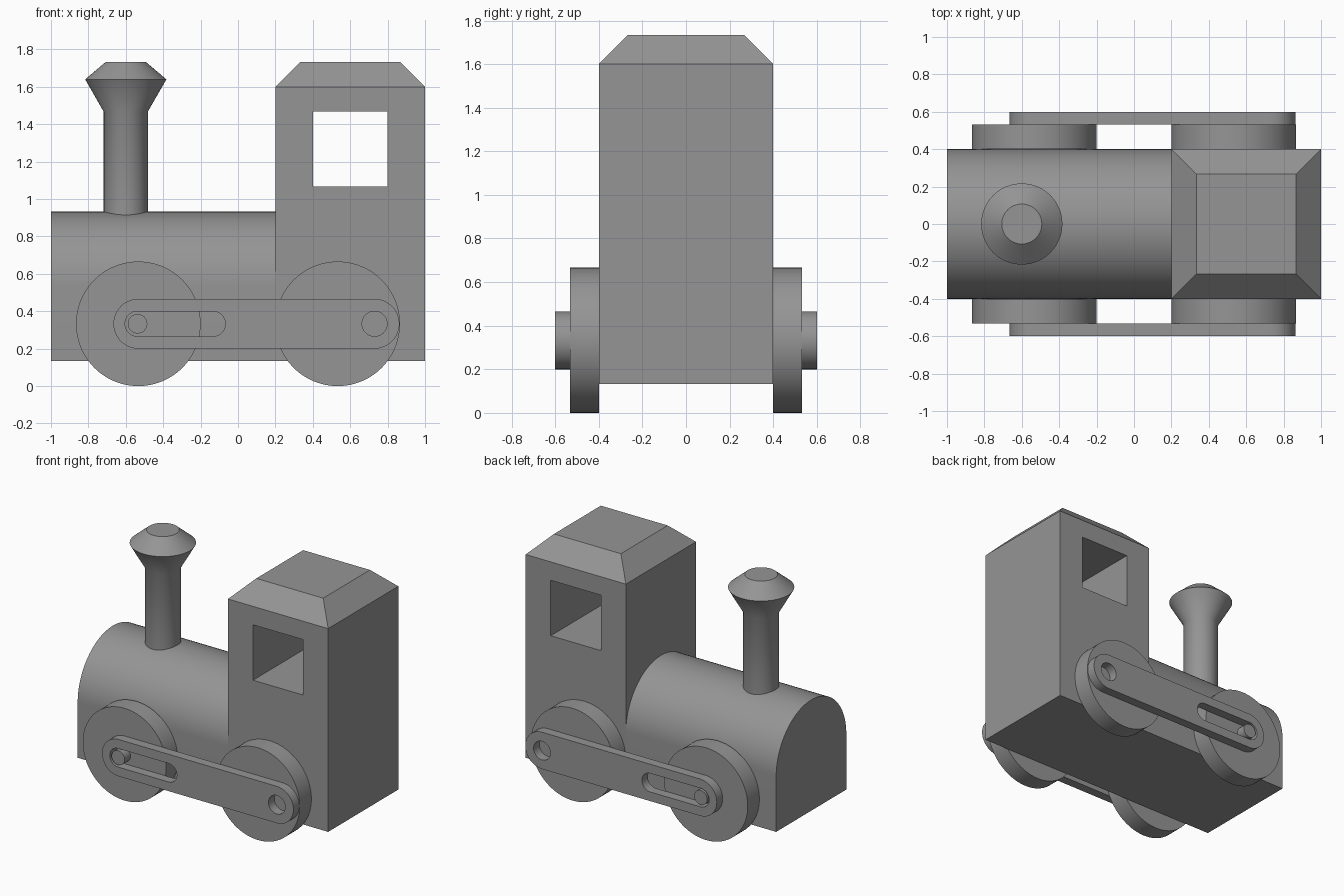
import bpy, bmesh, math
from mathutils import Matrix, Vector

if "Cube" in bpy.data.objects:
    bpy.data.objects.remove(bpy.data.objects["Cube"])

grey = bpy.data.materials.new("grey")
grey.diffuse_color = (0.3, 0.3, 0.3, 1)
grey.use_nodes = True
grey.node_tree.nodes["Principled BSDF"].inputs["Base Color"].default_value = grey.diffuse_color


def finish(name, bm, smooth=True):
    bmesh.ops.remove_doubles(bm, verts=bm.verts, dist=1e-4)
    bmesh.ops.recalc_face_normals(bm, faces=bm.faces)
    mesh = bpy.data.meshes.new(name)
    bm.to_mesh(mesh)
    bm.free()
    mesh.materials.append(grey)
    ob = bpy.data.objects.new(name, mesh)
    bpy.context.collection.objects.link(ob)
    if smooth:
        bpy.ops.object.select_all(action='DESELECT')
        ob.select_set(True)
        bpy.context.view_layer.objects.active = ob
        bpy.ops.object.shade_smooth_by_angle(angle=math.radians(30))
    return ob


def arc(cx, cz, r, a0, a1, n):
    return [(cx + r * math.cos(math.radians(a0 + (a1 - a0) * i / n)),
             cz + r * math.sin(math.radians(a0 + (a1 - a0) * i / n))) for i in range(n + 1)]


def circle(cx, cz, r, n=64):
    return arc(cx, cz, r, 0, 360, n)[:-1]


def slot(x0, x1, z, r):
    return arc(x1, z, r, -90, 90, 24) + arc(x0, z, r, 90, 270, 24)


def rect(x0, x1, z0, z1):
    return [(x0, z0), (x1, z0), (x1, z1), (x0, z1)]


def prism(name, loops, d0, d1, along_x=False, smooth=True):
    """Outline plus hole loops, filled and extruded along y (or along x)."""
    bm = bmesh.new()
    to3 = (lambda a, b, d: Vector((d, a, b))) if along_x else (lambda a, b, d: Vector((a, d, b)))
    edges = []
    for loop in loops:
        vs = [bm.verts.new(to3(a, b, d0)) for a, b in loop]
        edges += [bm.edges.new((vs[i], vs[(i + 1) % len(vs)])) for i in range(len(vs))]
    bmesh.ops.triangle_fill(bm, use_beauty=True, use_dissolve=False, edges=edges)
    cap = bm.faces[:]
    res = bmesh.ops.extrude_face_region(bm, geom=cap, use_keep_orig=True)
    new = [g for g in res['geom'] if isinstance(g, bmesh.types.BMVert)]
    bmesh.ops.translate(bm, verts=new, vec=to3(0, 0, d1 - d0))
    return finish(name, bm, smooth)


def lathe(name, x, profile, n=64):
    """Revolve (radius, height) points about a vertical axis."""
    bm = bmesh.new()
    vs = [bm.verts.new((r, 0, z)) for r, z in profile]
    es = [bm.edges.new(p) for p in zip(vs, vs[1:])]
    bmesh.ops.spin(bm, geom=vs + es, cent=(0, 0, 0), axis=(0, 0, 1),
                   angle=math.tau, steps=n, use_duplicate=False)
    bmesh.ops.translate(bm, verts=bm.verts, vec=(x, 0, 0))
    return finish(name, bm)


# Boiler with rounded top
prism("boiler", [[(-0.4, 0.133), (0.4, 0.133)] + arc(0, 0.533, 0.4, 0, 180, 48)],
      -1, 0.2, along_x=True)

# Cab with a window right through it, and hipped roof
prism("cab", [rect(0.2, 1, 0.133, 1.6), rect(0.4, 0.8, 1.067, 1.467)], -0.4, 0.4, smooth=False)
bm = bmesh.new()
bmesh.ops.create_cone(bm, cap_ends=True, segments=4, radius1=0.4 * math.sqrt(2),
                      radius2=0.267 * math.sqrt(2), depth=0.133,
                      matrix=Matrix.Translation((0.6, 0, 1.6665)) @ Matrix.Rotation(math.pi / 4, 4, 'Z'))
finish("roof", bm, smooth=False)

# Chimney with flared cap
lathe("chimney", -0.6, [(0, 0.9), (0.118, 0.9), (0.118, 1.467), (0.217, 1.64),
                        (0.107, 1.733), (0, 1.733)])

# Wheels, coupling rods and crank pins on both sides
for s, side in ((-1, "front"), (1, "back")):
    for x, end in ((-0.533, "left"), (0.533, "right")):
        prism(f"wheel_{side}_{end}", [circle(x, 0.333, 0.333, 96)], s * 0.4, s * 0.533)
    prism(f"coupling_rod_{side}",
          [slot(-0.533, 0.73, 0.333, 0.133), slot(-0.537, -0.135, 0.333, 0.067),
           circle(0.73, 0.333, 0.067, 48)], s * 0.533, s * 0.6)
    prism(f"crank_pin_{side}", [circle(-0.537, 0.333, 0.052, 48)], s * 0.533, s * 0.6)
